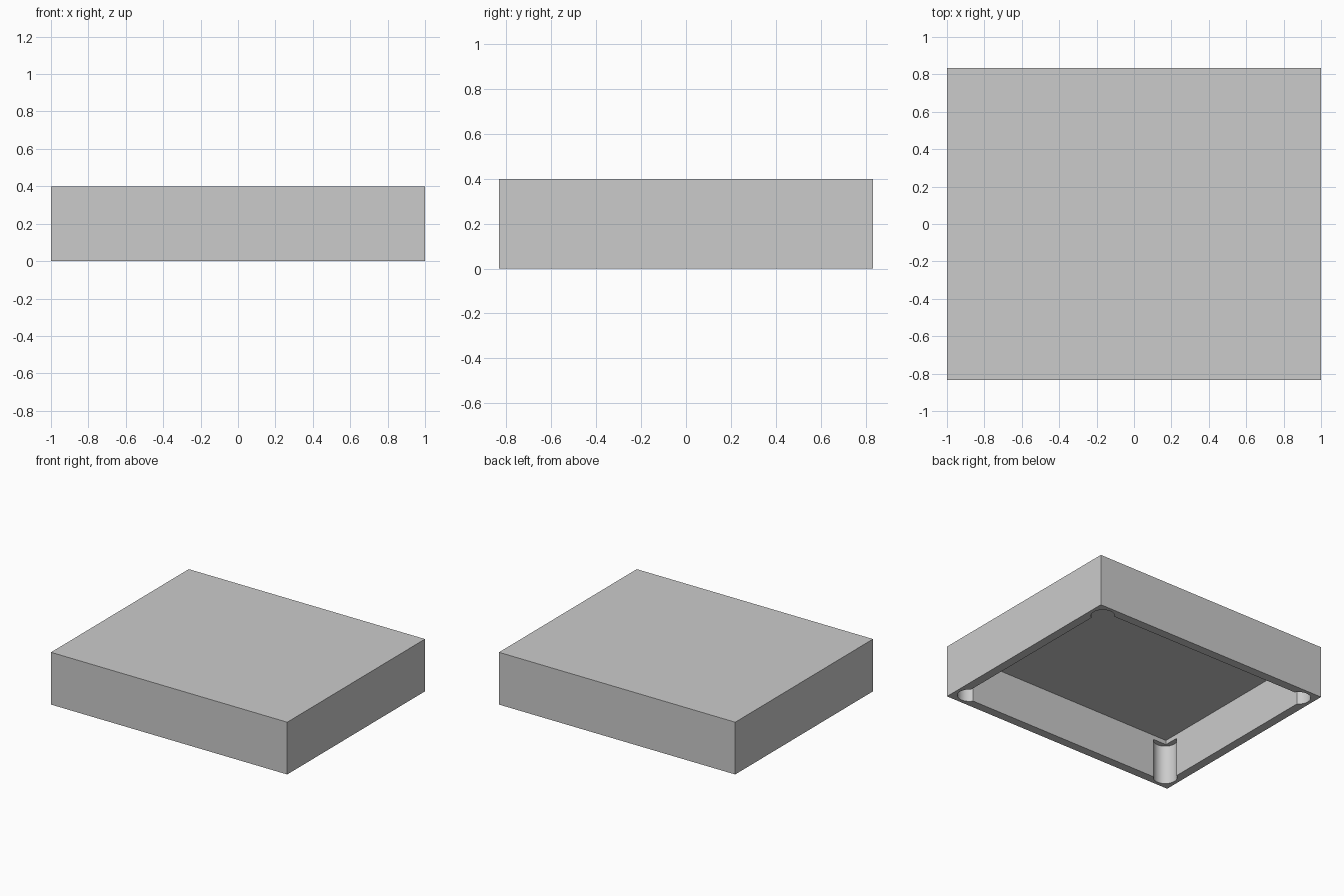
import bpy

HALF_X, HALF_Y, HEIGHT = 1.0, 0.833, 0.4
WALL = 0.067
RELIEF_RADIUS, RELIEF_INSET, RELIEF_TOP = 0.083, 0.11, 0.3

if "Cube" in bpy.data.objects:
    bpy.data.objects.remove(bpy.data.objects["Cube"], do_unlink=True)

grey = bpy.data.materials.new("plain_grey")
grey.use_nodes = True
colour = (0.6, 0.6, 0.6, 1)
grey.diffuse_color = colour
grey.node_tree.nodes["Principled BSDF"].inputs["Base Color"].default_value = colour


def block(name, half_x, half_y, bottom, top):
    bpy.ops.mesh.primitive_cube_add(size=1, location=(0, 0, (bottom + top) / 2))
    ob = bpy.context.object
    ob.name = name
    ob.scale = (half_x * 2, half_y * 2, top - bottom)
    bpy.ops.object.transform_apply(location=True, rotation=False, scale=True)
    ob.data.materials.append(grey)
    return ob


def carve(target, cutter):
    mod = target.modifiers.new("carve", "BOOLEAN")
    mod.operation = "DIFFERENCE"
    mod.solver = "EXACT"
    mod.object = cutter
    bpy.context.view_layer.objects.active = target
    bpy.ops.object.modifier_apply(modifier=mod.name)
    bpy.data.objects.remove(cutter, do_unlink=True)


# Lid: solid block hollowed from below
lid = block("lid", HALF_X, HALF_Y, 0, HEIGHT)
carve(lid, block("cavity_cutter", HALF_X - WALL, HALF_Y - WALL, -0.2, HEIGHT - WALL))

# Round relief pocket in each inner corner, stopping short of the ceiling
for sx in (-1, 1):
    for sy in (-1, 1):
        bpy.ops.mesh.primitive_cylinder_add(
            vertices=64, radius=RELIEF_RADIUS, depth=RELIEF_TOP + 0.1,
            location=(sx * (HALF_X - RELIEF_INSET), sy * (HALF_Y - RELIEF_INSET),
                      (RELIEF_TOP - 0.1) / 2))
        cutter = bpy.context.object
        cutter.data.materials.append(grey)
        carve(lid, cutter)

# Smooth pockets, crisp edges elsewhere
bpy.ops.object.select_all(action="DESELECT")
lid.select_set(True)
bpy.context.view_layer.objects.active = lid
bpy.ops.object.shade_smooth_by_angle(angle=0.5)
